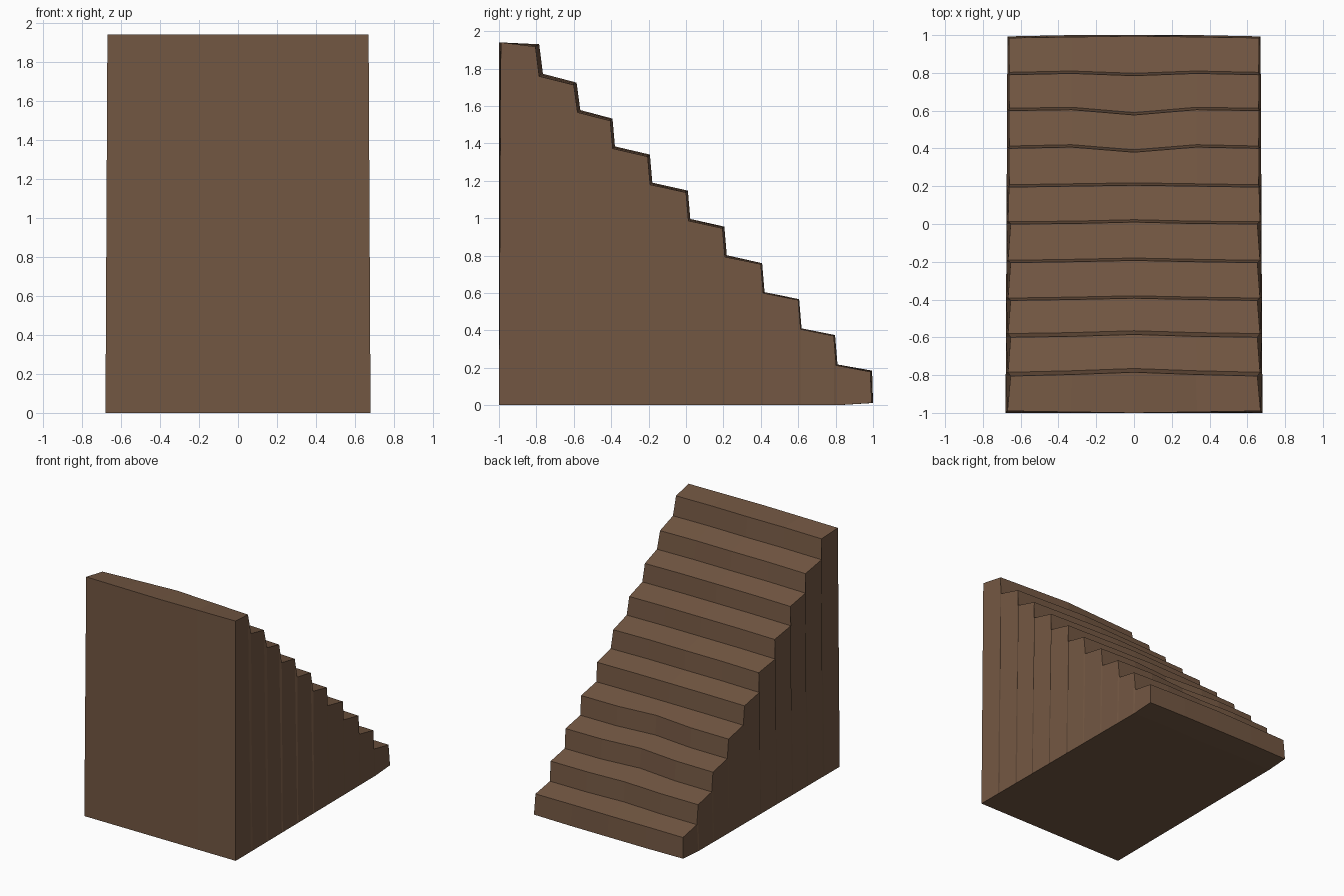
import bpy, bmesh

if "Cube" in bpy.data.objects:
    bpy.data.objects.remove(bpy.data.objects["Cube"])

STEPS = 10
COLS = (-1, -0.5, 0, 0.5, 1)          # columns across the width, as a fraction

# y of every nose at the side, quarter and middle columns (wavy worn edges)
NOSE_Y = [(-0.805, -0.797, -0.785), (-0.60, -0.595, -0.585),
          (-0.405, -0.40, -0.393), (-0.205, -0.20, -0.193),
          (0.0, 0.002, 0.01), (0.195, 0.20, 0.205),
          (0.40, 0.407, 0.38), (0.60, 0.605, 0.577),
          (0.79, 0.797, 0.785), (0.985, 0.99, 0.995)]


def column(t):
    """Top profile (half width, y, z) of one column, from back to front."""
    k = {1: 0, 0.5: 1, 0: 2}[abs(t)]
    pts = [(0.67, (-0.99, -0.995, -1.0)[k], 1.94)]
    for i in range(STEPS):
        sag = (0.013, 0.005, 0.0)[k] * (1 - 0.06 * i)
        y = NOSE_Y[i][k]
        nose_z = 1.93 if i == 0 else 1.725 - 0.1925 * (i - 1)
        pts.append((0.653 if i < 5 else 0.662, y, nose_z - sag))
        if i < STEPS - 1:
            run = 0.02 if i in (0, 1) else 0.013
            pts.append((0.667 if i < 5 else 0.66, y + run, 1.772 - 0.194 * i - sag))
    return pts


def base_point(t, p):
    """Point on the underside below a top profile point."""
    y = p[1]
    if y < -0.95:
        return (0.68 * t, -1.0, 0)
    if y > 0.95:
        return (0.67 * t, 1.0 if abs(t) < 1 else 0.993, 0.012)
    return (t * (0.675 - 0.005 * y), y, 0)


# Staircase block: stepped top surface, underside, then walls around it
bm = bmesh.new()
top, base = [], []
for t in COLS:
    prof = column(t)
    top.append([bm.verts.new((p[0] * t, p[1], p[2])) for p in prof])
    base.append([bm.verts.new(base_point(t, p)) for p in prof])
n = len(top[0])
for c in range(len(COLS) - 1):
    for grid in (top, base):
        for r in range(n - 1):
            bm.faces.new((grid[c][r], grid[c + 1][r], grid[c + 1][r + 1], grid[c][r + 1]))
    for r in (0, n - 1):
        bm.faces.new((top[c][r], top[c + 1][r], base[c + 1][r], base[c][r]))
for c in (0, -1):
    for r in range(n - 1):
        bm.faces.new((top[c][r], top[c][r + 1], base[c][r + 1], base[c][r]))
bmesh.ops.recalc_face_normals(bm, faces=bm.faces)

mesh = bpy.data.meshes.new("staircase")
bm.to_mesh(mesh)
bm.free()
stairs = bpy.data.objects.new("staircase", mesh)
bpy.context.collection.objects.link(stairs)

wood = bpy.data.materials.new("brown_wood")
wood.diffuse_color = (0.17, 0.095, 0.055, 1)
wood.use_nodes = True
wood.node_tree.nodes["Principled BSDF"].inputs["Base Color"].default_value = wood.diffuse_color
mesh.materials.append(wood)
